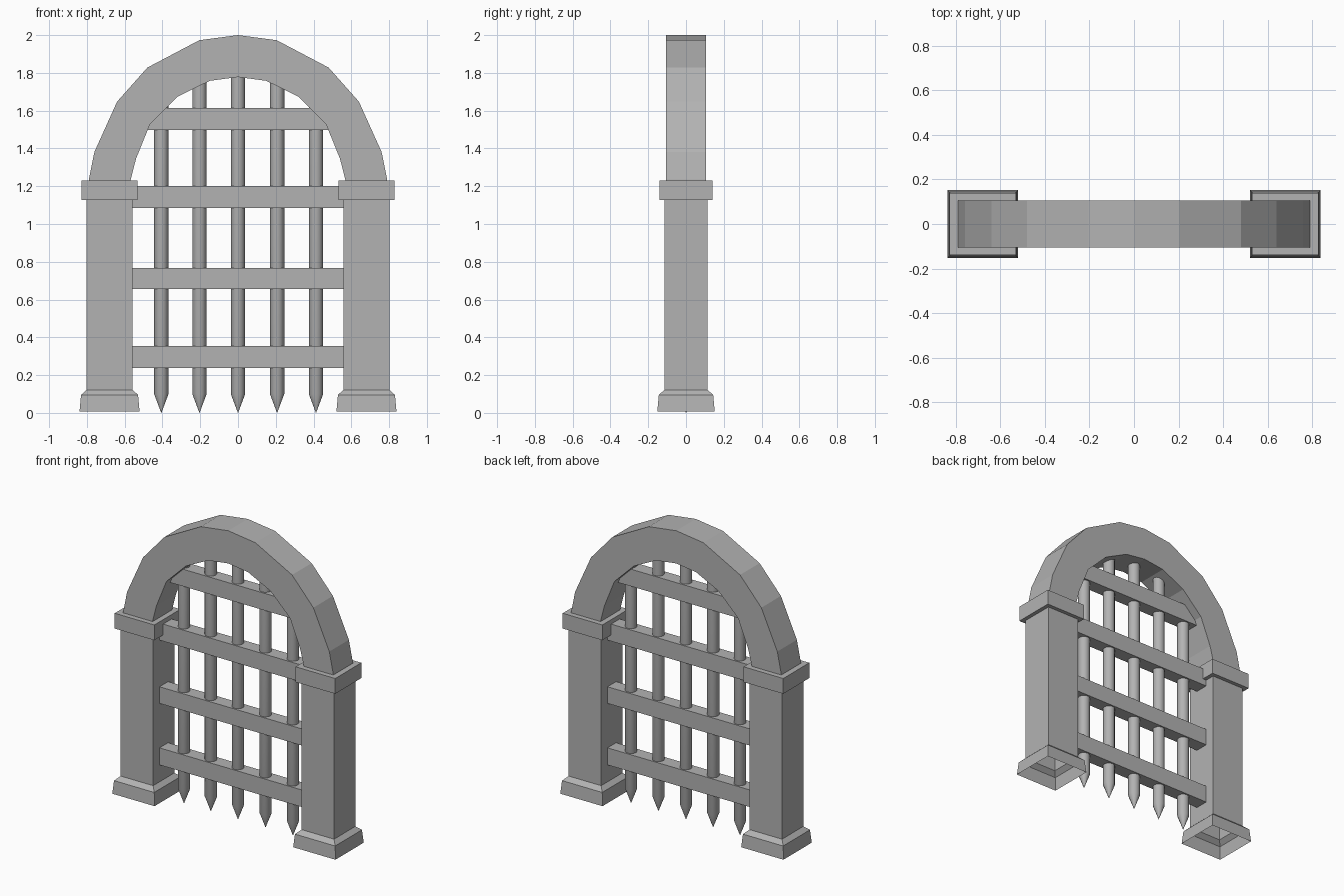
import bpy, bmesh, math

if "Cube" in bpy.data.objects:
    bpy.data.objects.remove(bpy.data.objects["Cube"])

# Dark stone and iron grey
grey = bpy.data.materials.new("dark_grey")
grey.diffuse_color = (0.45, 0.45, 0.45, 1)
grey.use_nodes = True
grey.node_tree.nodes["Principled BSDF"].inputs["Base Color"].default_value = grey.diffuse_color


def finish(name, bm, smooth=False):
    bmesh.ops.recalc_face_normals(bm, faces=bm.faces)
    mesh = bpy.data.meshes.new(name)
    bm.to_mesh(mesh)
    bm.free()
    mesh.materials.append(grey)
    obj = bpy.data.objects.new(name, mesh)
    bpy.context.collection.objects.link(obj)
    if smooth:
        bpy.ops.object.select_all(action='DESELECT')
        obj.select_set(True)
        bpy.context.view_layer.objects.active = obj
        bpy.ops.object.shade_smooth_by_angle(angle=math.radians(40))
    return obj


def loft(name, rings, cap_start=True, cap_end=True, smooth=False):
    """Skin a list of equal-sized point rings."""
    bm = bmesh.new()
    rows = [[bm.verts.new(p) for p in ring] for ring in rings]
    n = len(rows[0])
    for a, b in zip(rows, rows[1:]):
        for i in range(n):
            j = (i + 1) % n
            bm.faces.new((a[i], a[j], b[j], b[i]))
    if cap_start:
        bm.faces.new(rows[0][::-1])
    if cap_end:
        bm.faces.new(rows[-1])
    return finish(name, bm, smooth)


def rect(cx, hx, hy, z):
    return [(cx - hx, -hy, z), (cx + hx, -hy, z), (cx + hx, hy, z), (cx - hx, hy, z)]


def circle(cx, r, z, n=12):
    return [(cx + r * math.cos(2 * math.pi * i / n),
             r * math.sin(2 * math.pi * i / n), z) for i in range(n)]


# Pillars with flared, open-bottomed feet, and their capitals
for side, label in ((-1, "left"), (1, "right")):
    x = 0.68 * side
    profile = [(0.159, 0.152, 0.007), (0.151, 0.144, 0.095),
               (0.122, 0.114, 0.122), (0.122, 0.114, 1.15)]
    loft(f"{label}_pillar", [rect(x, *p) for p in profile], cap_start=False)
    loft(f"{label}_capital", [rect(x, 0.149, 0.14, z) for z in (1.127, 1.231)])

# Faceted arch: half of the outer and inner outline, mirrored
outer = [(0.79, 1.21), (0.79, 1.235), (0.76, 1.382), (0.64, 1.648),
         (0.48, 1.828), (0.205, 1.973), (0, 2.0)]
inner = [(0.568, 1.21), (0.568, 1.235), (0.54, 1.345), (0.465, 1.53),
         (0.318, 1.675), (0.15, 1.758), (0, 1.778)]
half = list(zip(outer, inner))
full = [((-o[0], o[1]), (-i[0], i[1])) for o, i in half] + half[-2::-1]
d = 0.105
loft("arch", [[(o[0], -d, o[1]), (o[0], d, o[1]), (i[0], d, i[1]), (i[0], -d, i[1])]
              for o, i in full])

# Horizontal grille bars
for k, (half_len, z0, z1) in enumerate([(0.56, 0.237, 0.353), (0.56, 0.655, 0.768),
                                        (0.56, 1.085, 1.201), (0.49, 1.498, 1.614)]):
    loft(f"grille_bar_{k + 1}", [rect(0, half_len, 0.046, z) for z in (z0, z1)])

# Upright rods with pointed lower ends, tops buried in the arch
for k, (x, top) in enumerate([(-0.406, 1.63), (-0.204, 1.78), (0, 1.82),
                              (0.207, 1.78), (0.413, 1.63)]):
    loft(f"spiked_rod_{k + 1}", [circle(x, 0.0005, 0), circle(x, 0.038, 0.1),
                                 circle(x, 0.038, top)], smooth=True)
